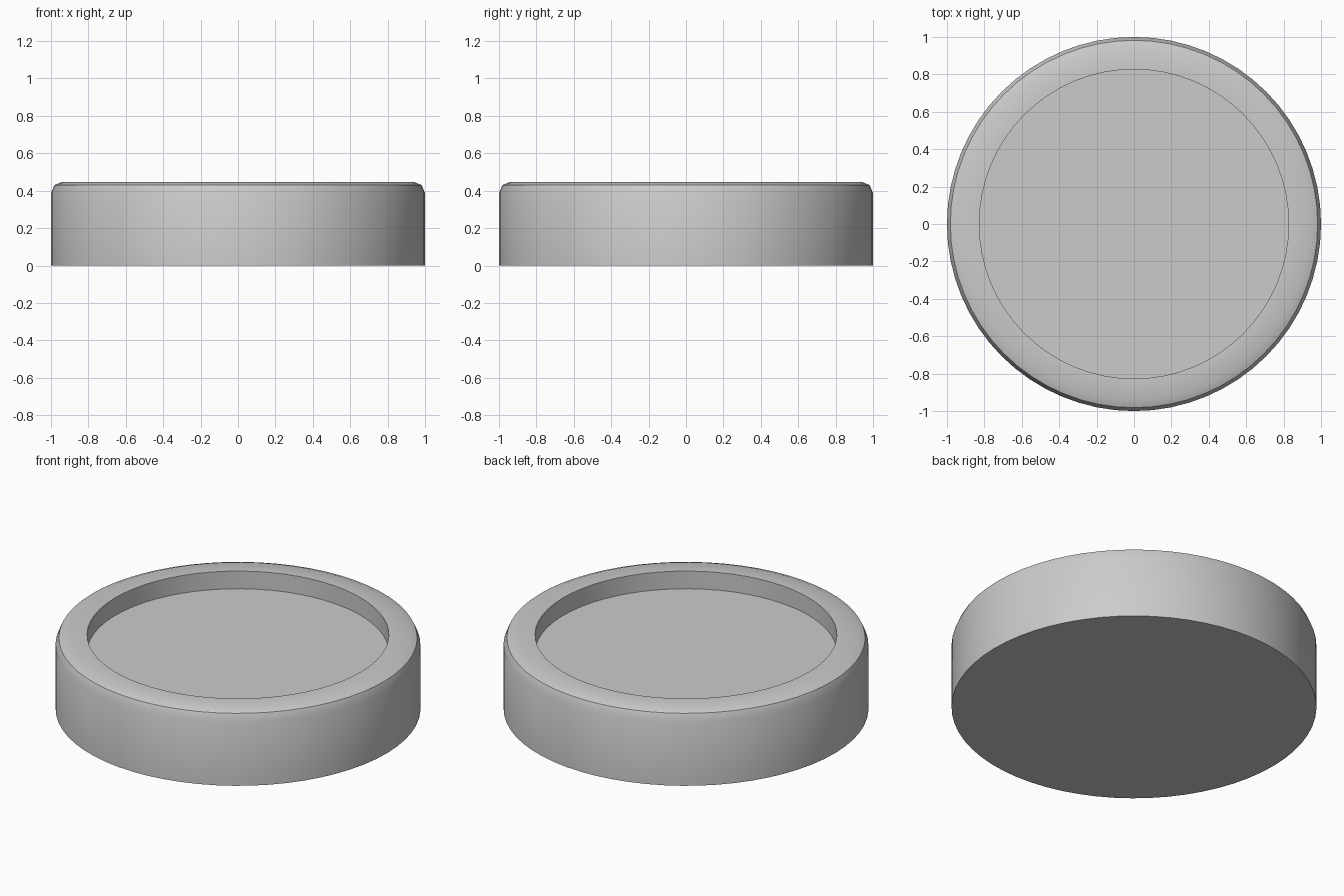
import bpy, bmesh, math

if "Cube" in bpy.data.objects:
    bpy.data.objects.remove(bpy.data.objects["Cube"])

SIDES = 64


def lathe(name, profile):
    """Spin an (r, z) profile around z; profile ends are capped."""
    bm = bmesh.new()
    rings = []
    for r, z in profile:
        rings.append([bm.verts.new((r * math.cos(2 * math.pi * i / SIDES),
                                    r * math.sin(2 * math.pi * i / SIDES), z))
                      for i in range(SIDES)])
    for a, b in zip(rings, rings[1:]):
        for i in range(SIDES):
            j = (i + 1) % SIDES
            bm.faces.new((a[i], a[j], b[j], b[i]))
    bm.faces.new(rings[0][::-1])
    bm.faces.new(rings[-1])
    mesh = bpy.data.meshes.new(name)
    bm.to_mesh(mesh)
    bm.free()
    obj = bpy.data.objects.new(name, mesh)
    bpy.context.collection.objects.link(obj)
    bpy.context.view_layer.objects.active = obj
    obj.select_set(True)
    bpy.ops.object.shade_smooth_by_angle(angle=math.radians(30))
    return obj


# Round base: flat bottom, straight wall, rounded rim, shallow recess
lathe("round_base", [
    (1.0, 0.0),
    (1.0, 0.387), (0.982, 0.43), (0.94, 0.447),   # rounded outer rim
    (0.827, 0.447), (0.827, 0.34),                # recess wall and floor
])
